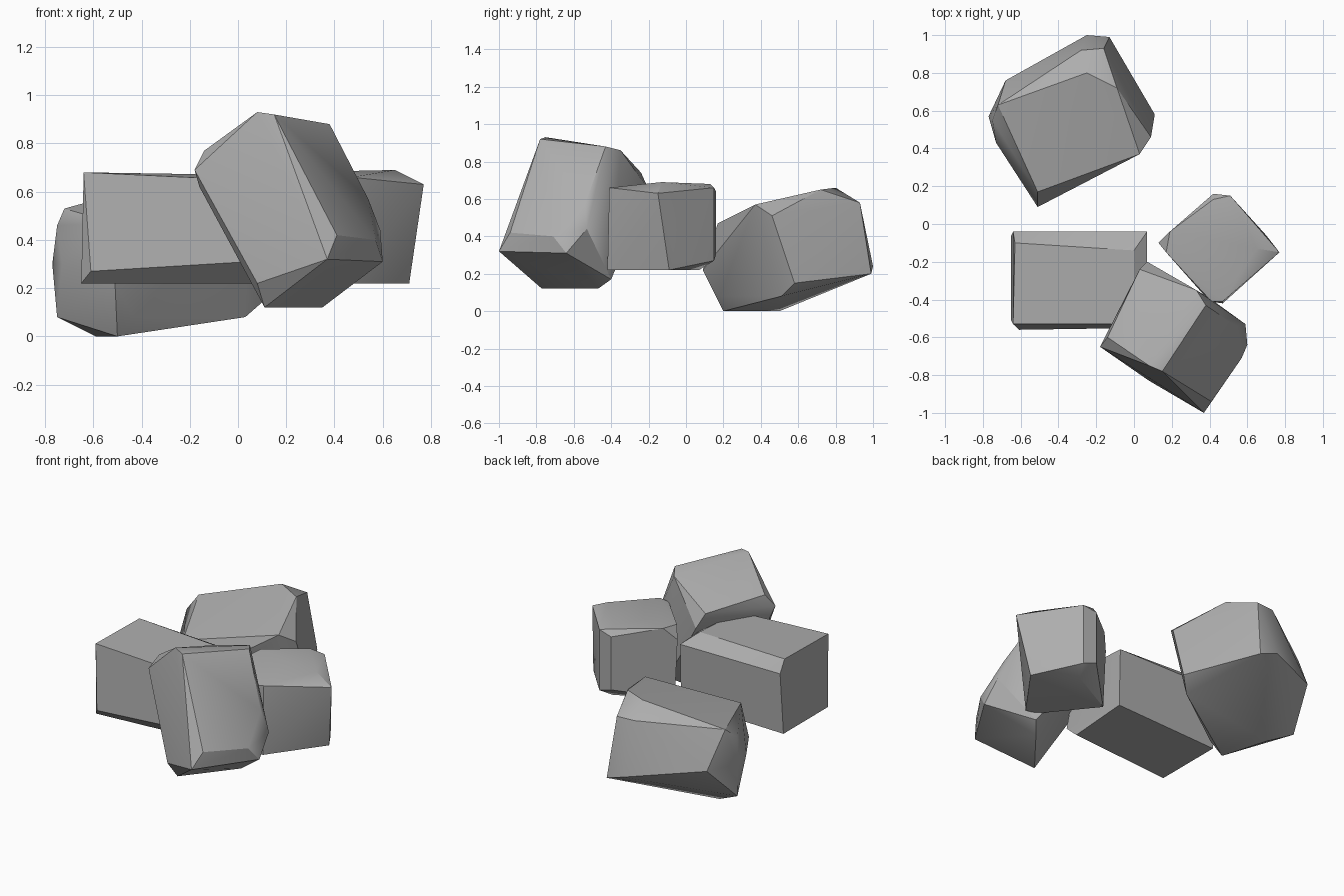
import bpy
import bmesh
import math
from mathutils import Vector

cube = bpy.data.objects.get("Cube")
if cube:
    bpy.data.objects.remove(cube, do_unlink=True)

# One plain stone colour
stone = bpy.data.materials.new("stone_grey")
stone.use_nodes = True
colour = (0.42, 0.42, 0.42, 1.0)
stone.diffuse_color = colour
shader = next(n for n in stone.node_tree.nodes if n.type == "BSDF_PRINCIPLED")
shader.inputs["Base Color"].default_value = colour
shader.inputs["Roughness"].default_value = 0.9


def rock(name, **sections):
    """Wrap a chipped, convex stone around its named corner sections (in hundredths)."""
    bm = bmesh.new()
    for corners in sections.values():
        for corner in corners:
            bm.verts.new(Vector(corner) / 100)
    hull = bmesh.ops.convex_hull(bm, input=bm.verts[:])
    # Drop anything that ended up inside the stone
    unused = [v for v in bm.verts if not v.link_faces]
    bmesh.ops.delete(bm, geom=unused, context="VERTS")
    # Merge almost flat triangles into broad facets
    bmesh.ops.dissolve_limit(bm, angle_limit=math.radians(4),
                             verts=bm.verts[:], edges=bm.edges[:])
    bmesh.ops.recalc_face_normals(bm, faces=bm.faces[:])
    mesh = bpy.data.meshes.new(name)
    bm.to_mesh(mesh)
    bm.free()
    mesh.materials.append(stone)
    obj = bpy.data.objects.new(name, mesh)
    bpy.context.scene.collection.objects.link(obj)
    # Soft shading over shallow chips, crisp main edges
    bpy.ops.object.select_all(action="DESELECT")
    obj.select_set(True)
    bpy.context.view_layer.objects.active = obj
    bpy.ops.object.shade_smooth_by_angle(angle=math.radians(30))
    return obj


# Large stone lying at the back
rock("back_rock",
     top=[(-51, 17, 47), (3, 37, 57), (-9, 72, 65), (-25, 80, 66), (-72, 63, 53)],
     shoulder=[(9, 46, 51), (-16, 93, 58), (-28, 92, 58), (-75, 55, 46)],
     waist=[(-51, 9, 22), (-73, 43, 30), (-77, 57, 30), (-68, 76, 30),
            (-25, 100, 24), (-13, 99, 20), (11, 58, 15)],
     base=[(-43, 18, 8), (3, 51, 8), (-50, 20, 0), (-59, 50, 0), (-75, 55, 8)])

# Tall tilted stone at the front
rock("front_rock",
     top=[(8, -75, 93), (15, -78, 92), (38, -43, 88), (33, -35, 86), (3, -24, 74),
          (-14, -60, 77)],
     shoulder=[(-18, -65, 69), (-16, -62, 62), (7, -20, 65), (54, -54, 57)],
     waist=[(41, -94, 42), (37, -100, 32), (57, -71, 40), (60, -64, 31), (59, -53, 44)],
     base=[(8, -83, 22), (11, -77, 12), (35, -47, 12), (41, -40, 17)])

# Long block on the left of the pile
rock("long_rock",
     top=[(-63, -10, 68), (-64, -53, 68), (0, -53, 65), (0, -14, 67)],
     shoulder=[(-64, -4, 61), (7, -4, 61), (7, -20, 62)],
     base=[(-65, -6, 22), (-61, -56, 27), (5, -55, 31), (-65, -51, 22),
           (6, -45, 22), (7, -5, 24)])

# Small squarish block on the right of the pile
rock("small_rock",
     top=[(65, -13, 69), (47, -41, 66), (41, -41, 65), (19, -4, 68), (17, -15, 67),
          (42, 13, 68)],
     shoulder=[(77, -15, 63), (51, 15, 66), (42, 16, 64), (13, -10, 60)],
     base=[(71, -9, 22), (70, -6, 27), (47, -42, 22), (40, -41, 22), (15, -10, 22),
           (42, 16, 30), (51, 15, 27), (47, 7, 22)])
